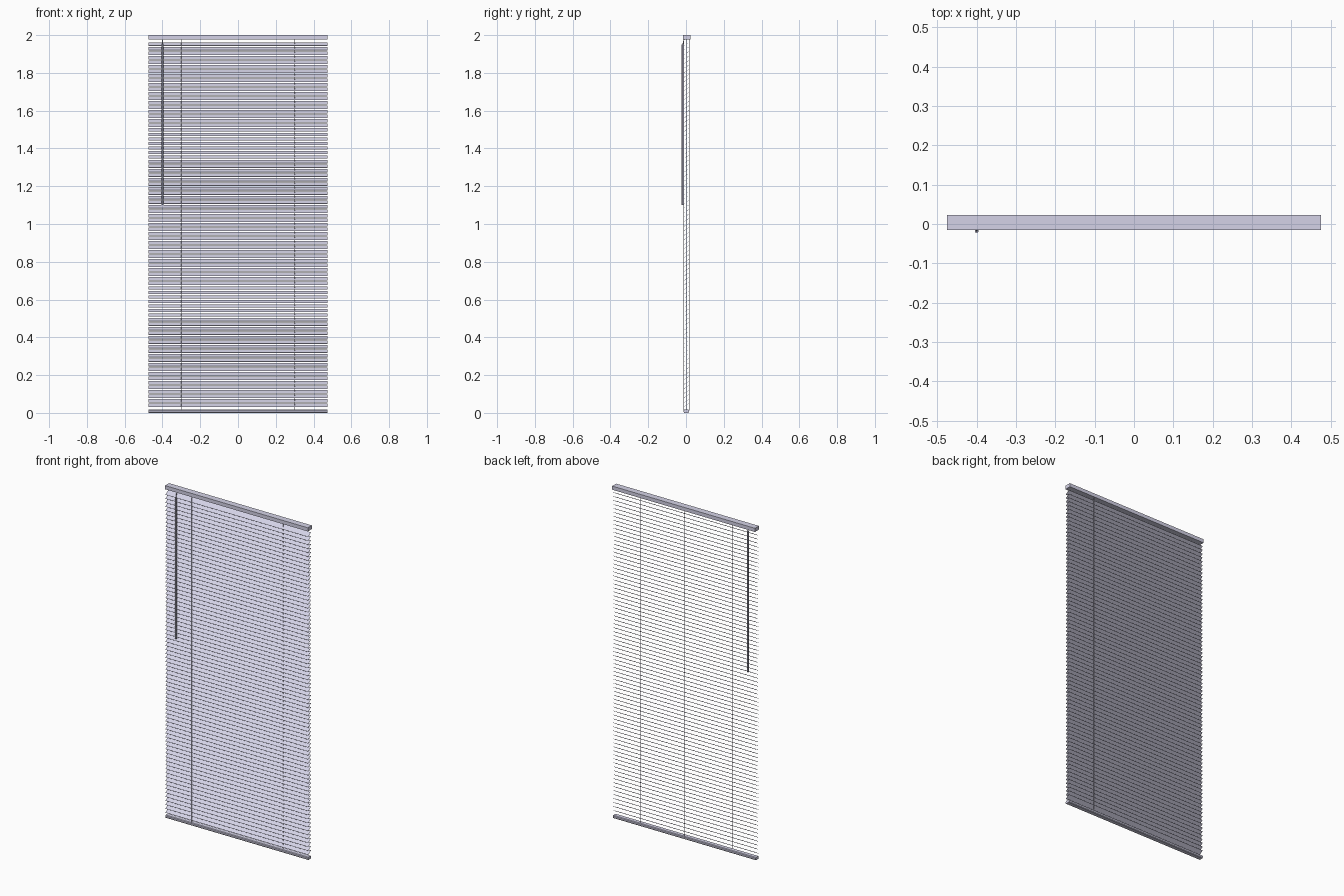
import bpy, bmesh, math
from mathutils import Matrix, Vector

if "Cube" in bpy.data.objects:
    bpy.data.objects.remove(bpy.data.objects["Cube"])

WIDTH = 0.95
paint = bpy.data.materials.new("lavender_grey")
paint.diffuse_color = (0.66, 0.65, 0.8, 1)
paint.use_nodes = True
paint.node_tree.nodes["Principled BSDF"].inputs["Base Color"].default_value = paint.diffuse_color


def finish(name, bm, material=None):
    bmesh.ops.recalc_face_normals(bm, faces=bm.faces)
    mesh = bpy.data.meshes.new(name)
    bm.to_mesh(mesh)
    bm.free()
    if material:
        mesh.materials.append(material)
    obj = bpy.data.objects.new(name, mesh)
    bpy.context.collection.objects.link(obj)
    return obj


def extrude_x(name, profile, width=WIDTH):
    """Extrude a closed (y, z) profile across the blind."""
    bm = bmesh.new()
    face = bm.faces.new([bm.verts.new((-width / 2, y, z)) for y, z in profile])
    ext = bmesh.ops.extrude_face_region(bm, geom=[face])
    moved = [g for g in ext["geom"] if isinstance(g, bmesh.types.BMVert)]
    bmesh.ops.translate(bm, verts=moved, vec=(width, 0, 0))
    # the source face stays as the end cap
    if face.is_valid is False or face not in bm.faces[:]:
        bmesh.ops.holes_fill(bm, edges=[e for e in bm.edges if e.is_boundary])
    return finish(name, bm, paint)


def rod(name, a, b, radius, sides=6):
    """Prism running between two points."""
    a, b = Vector(a), Vector(b)
    d = b - a
    turn = Vector((0, 0, 1)).rotation_difference(d).to_matrix().to_4x4()
    bm = bmesh.new()
    bmesh.ops.create_cone(bm, cap_ends=True, segments=sides, radius1=radius,
                          radius2=radius, depth=d.length,
                          matrix=Matrix.Translation((a + b) / 2) @ turn)
    return finish(name, bm, paint)


# Head rail
extrude_x("head_rail", [(-0.015, 1.978), (0.023, 1.978), (0.023, 2.0), (-0.015, 2.0)])

# Bottom rail with softened corners
extrude_x("bottom_rail", [(-0.009, 0.0), (0.013, 0.0), (0.016, 0.004), (0.016, 0.013),
                          (0.013, 0.017), (-0.009, 0.017), (-0.012, 0.013), (-0.012, 0.004)])

# Tilted slats, back edge high
COUNT, LOW, HIGH = 81, 0.040, 1.952
tilt = math.radians(33)
half, thick = 0.0158, 0.0005
c, s = math.cos(tilt), math.sin(tilt)
corners = [(-half, -thick), (half, -thick), (half, thick), (-half, thick)]
slats = extrude_x("slats", [(0.002 + u * c - v * s, LOW + u * s + v * c) for u, v in corners])
array = slats.modifiers.new("stack", "ARRAY")
array.count = COUNT
array.use_relative_offset = False
array.use_constant_offset = True
array.constant_offset_displace = (0, 0, (HIGH - LOW) / (COUNT - 1))

# Lift cords: front left, through the slats, and at the back
cords = {"front_cord": (-0.30, -0.012), "left_cord": (-0.30, 0.002),
         "right_cord": (0.30, 0.002), "right_back_cord": (0.30, 0.017),
         "middle_back_cord": (0.0, 0.017)}
for name, (x, y) in cords.items():
    inner = min(max(y, -0.010), 0.014)
    rod(name, (x, y, 0.012), (x, y, 1.980), 0.0008, 4)
    if inner != y:
        rod(name + "_anchor", (x, inner, 0.012), (x, y, 0.014), 0.0008, 4)

# Tilt wand with its hook
rod("wand", (-0.40, -0.018, 1.10), (-0.40, -0.018, 1.95), 0.005, 8)
rod("wand_hook", (-0.40, -0.018, 1.948), (-0.40, -0.010, 1.980), 0.002, 6)
